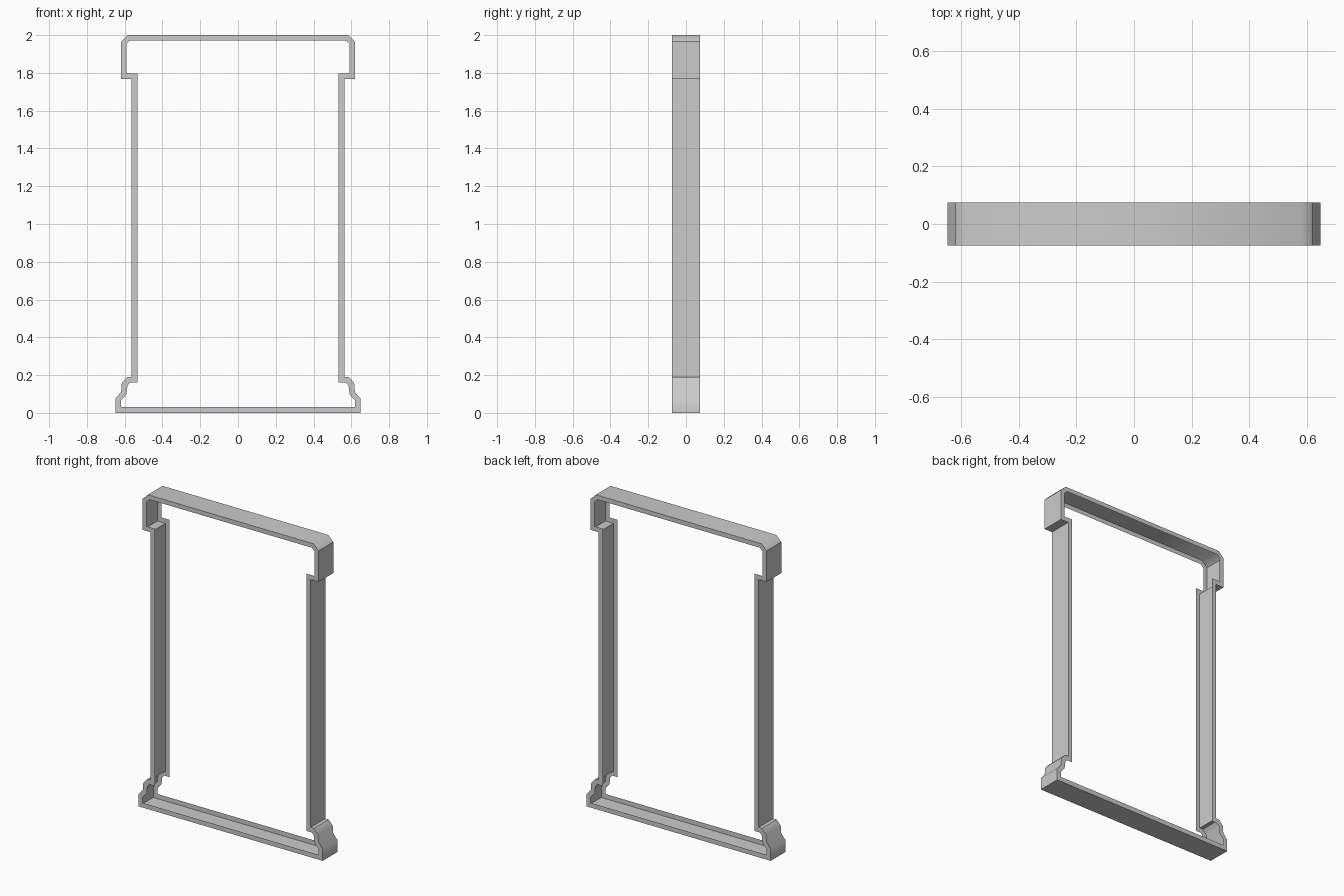
import bpy, bmesh, math

cube = bpy.data.objects.get("Cube")
if cube:
    bpy.data.objects.remove(cube, do_unlink=True)

DEPTH = 0.148

grey = bpy.data.materials.new("plain_grey")
grey.use_nodes = True
grey.diffuse_color = (0.6, 0.6, 0.6, 1)
grey.node_tree.nodes["Principled BSDF"].inputs["Base Color"].default_value = grey.diffuse_color

# Half outlines (x, z), from the foot up to the cap
outer = [(0.648, 0), (0.648, 0.077), (0.619, 0.11), (0.615, 0.158), (0.587, 0.19),
         (0.563, 0.19), (0.563, 1.767), (0.619, 1.767), (0.619, 1.965), (0.583, 2)]
inner = [(0.62, 0.03), (0.62, 0.065), (0.591, 0.098), (0.585, 0.145), (0.571, 0.16),
         (0.533, 0.16), (0.533, 1.797), (0.591, 1.797), (0.591, 1.953), (0.571, 1.972)]


def closed(half):
    """Mirror a half outline into a closed loop."""
    return half + [(-x, z) for x, z in reversed(half)]


# Channel open to the inside: back lip, outer wall, front lip
bm = bmesh.new()
rings = [[bm.verts.new((x, y, z)) for x, z in closed(half)]
         for half, y in ((inner, DEPTH / 2), (outer, DEPTH / 2),
                         (outer, -DEPTH / 2), (inner, -DEPTH / 2))]
count = len(rings[0])
for a, b in zip(rings, rings[1:]):
    for i in range(count):
        j = (i + 1) % count
        bm.faces.new((a[i], a[j], b[j], b[i]))

mesh = bpy.data.meshes.new("column_frame")
bm.to_mesh(mesh)
bm.free()
mesh.materials.append(grey)
frame = bpy.data.objects.new("column_frame", mesh)
bpy.context.collection.objects.link(frame)

# Soft shading over the moulding, crisp square corners
bpy.ops.object.select_all(action='DESELECT')
frame.select_set(True)
bpy.context.view_layer.objects.active = frame
bpy.ops.object.shade_smooth_by_angle(angle=math.radians(45))
